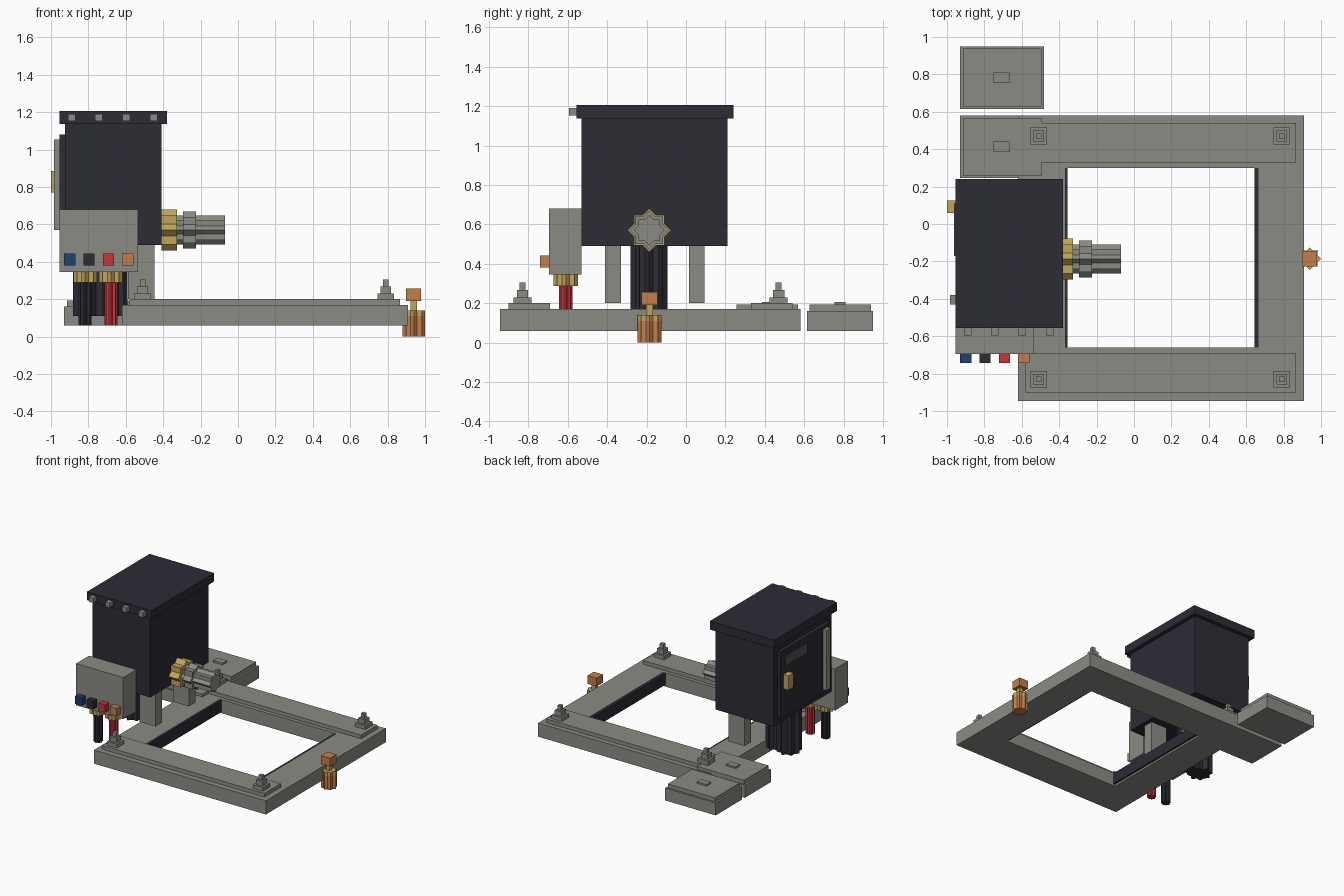
import bpy, bmesh, math
from mathutils import Matrix, Vector

if "Cube" in bpy.data.objects:
    bpy.data.objects.remove(bpy.data.objects["Cube"])


def colour(name, r, g, b):
    m = bpy.data.materials.new(name)
    m.diffuse_color = (r, g, b, 1)
    m.use_nodes = True
    m.node_tree.nodes["Principled BSDF"].inputs["Base Color"].default_value = m.diffuse_color
    return m


GREY = colour("grey_metal", .26, .26, .235)
DARK = colour("dark_enamel", .025, .025, .036)
BRASS = colour("brass", .53, .38, .10)
COPPER = colour("copper", .55, .21, .07)
RED = colour("red", .58, .035, .04)
BLUE = colour("blue", .013, .05, .17)
PLATE = colour("plate_grey", .08, .08, .085)


def finish(name, bm, mat):
    bmesh.ops.recalc_face_normals(bm, faces=bm.faces)
    me = bpy.data.meshes.new(name)
    bm.to_mesh(me)
    bm.free()
    me.materials.append(mat)
    ob = bpy.data.objects.new(name, me)
    bpy.context.collection.objects.link(ob)
    return ob


def box(name, mat, x, y, z):
    """Box from (min, max) ranges."""
    bm = bmesh.new()
    size = [r[1] - r[0] for r in (x, y, z)]
    mid = [(r[1] + r[0]) / 2 for r in (x, y, z)]
    bmesh.ops.create_cube(bm, size=1, matrix=Matrix.Translation(mid) @ Matrix.Diagonal((*size, 1)))
    return finish(name, bm, mat)


def cube(name, mat, cx, cy, half, z):
    return box(name, mat, (cx - half, cx + half), (cy - half, cy + half), z)


def star(name, mat, start, length, r, axis="z"):
    """Eight-pointed prism running along +z or +x."""
    bm = bmesh.new()
    ring = []
    for i in range(16):
        a, rad = i * math.pi / 8, r * (1 if i % 2 == 0 else .765)
        u, v = rad * math.cos(a), rad * math.sin(a)
        off = Vector((u, v, 0)) if axis == "z" else Vector((0, u, v))
        ring.append(bm.verts.new(Vector(start) + off))
    face = bm.faces.new(ring)
    out = bmesh.ops.extrude_face_region(bm, geom=[face])
    move = Vector((0, 0, length)) if axis == "z" else Vector((length, 0, 0))
    bmesh.ops.translate(bm, vec=move, verts=[v for v in out["geom"] if isinstance(v, bmesh.types.BMVert)])
    return finish(name, bm, mat)


# Base frame: four rails around an opening
RZ = (.06, .17)
box("front_rail", GREY, (-.62, .91), (-.945, -.66), RZ)
box("back_rail", GREY, (-.62, .91), (.30, .58), RZ)
box("left_rail", GREY, (-.62, -.37), (-.66, .30), RZ)
box("right_rail", GREY, (.665, .91), (-.66, .30), RZ)
box("front_rail_plate", GREY, (-.58, .865), (-.90, -.69), (.17, .20))
box("back_rail_plate", GREY, (-.495, .865), (.33, .54), (.17, .20))
box("left_liner", DARK, (-.37, -.355), (-.66, .30), (.075, .165))
box("right_liner", DARK, (.645, .665), (-.66, .30), (.075, .165))

# Stepped studs on the rails
for cx in (-.51, .79):
    for cy in (-.83, .47):
        cube("stud_base", GREY, cx, cy, .045, (.19, .23))
        cube("stud_body", GREY, cx, cy, .029, (.23, .268))
        cube("stud_tip", GREY, cx, cy, .015, (.268, .305))

# Two pads at the back left
for y in (.245, .615):
    box("pad", GREY, (-.93, -.48), (y, y + .335), (.06, .16))
    box("pad_top", GREY, (-.915, -.495), (y + .012, y + .323), (.16, .193))
    box("pad_block", GREY, (-.75, -.665), (y + .14, y + .195), (.193, .207))

# Cabinet with lid, lugs and legs
box("cabinet", DARK, (-.925, -.41), (-.53, .21), (.49, 1.14))
box("lid", DARK, (-.955, -.38), (-.555, .24), (1.137, 1.205))
for cx in (-.89, -.745, -.597, -.45):
    box("lid_lug", GREY, (cx - .02, cx + .02), (-.595, -.555), (1.152, 1.19))
for y in (-.41, .015):
    box("leg", GREY, (-.588, -.447), (y, y + .08), (.20, .49))

# Door on the left side
box("door", DARK, (-.955, -.925), (-.48, .16), (.54, 1.08))
box("door_hinge", GREY, (-.985, -.955), (-.43, -.38), (.57, 1.055))
box("door_handle", BRASS, (-1, -.955), (.06, .125), (.77, .885))
box("door_plate", PLATE, (-.962, -.955), (-.17, .11), (.945, 1.025))

# Side outlet
star("outlet_nut", BRASS, (-.41, -.187, .57), .085, .11, "x")
star("outlet_pipe", GREY, (-.41, -.187, .57), .34, .077, "x")
star("outlet_collar", GREY, (-.295, -.187, .57), .07, .10, "x")

# Cables below the cabinet
star("large_cable", DARK, (-.787, -.187, .11), .38, .094)
star("small_cable", DARK, (-.66, -.187, .11), .38, .07)

# Junction box with plugs and cables
box("junction_box", GREY, (-.955, -.535), (-.695, -.53), (.345, .68))
for cx, mat in ((-.90, BLUE), (-.797, DARK), (-.693, RED), (-.59, COPPER)):
    box("plug", mat, (cx - .03, cx + .03), (-.742, -.695), (.38, .443))
for cx, mat in ((-.817, DARK), (-.68, RED)):
    star("cable_gland", BRASS, (cx, -.61, .288), .057, .063)
    star("box_cable", mat, (cx, -.61, .06), .23, .035)

# Ground terminal on the right rail
star("terminal_rod", COPPER, (.94, -.185, 0), .11, .06)
star("terminal_clamp", BRASS, (.94, -.185, .108), .032, .06)
cube("terminal_post", BRASS, .94, -.185, .017, (.14, .19))
cube("terminal_cap", COPPER, .938, -.185, .041, (.19, .256))
